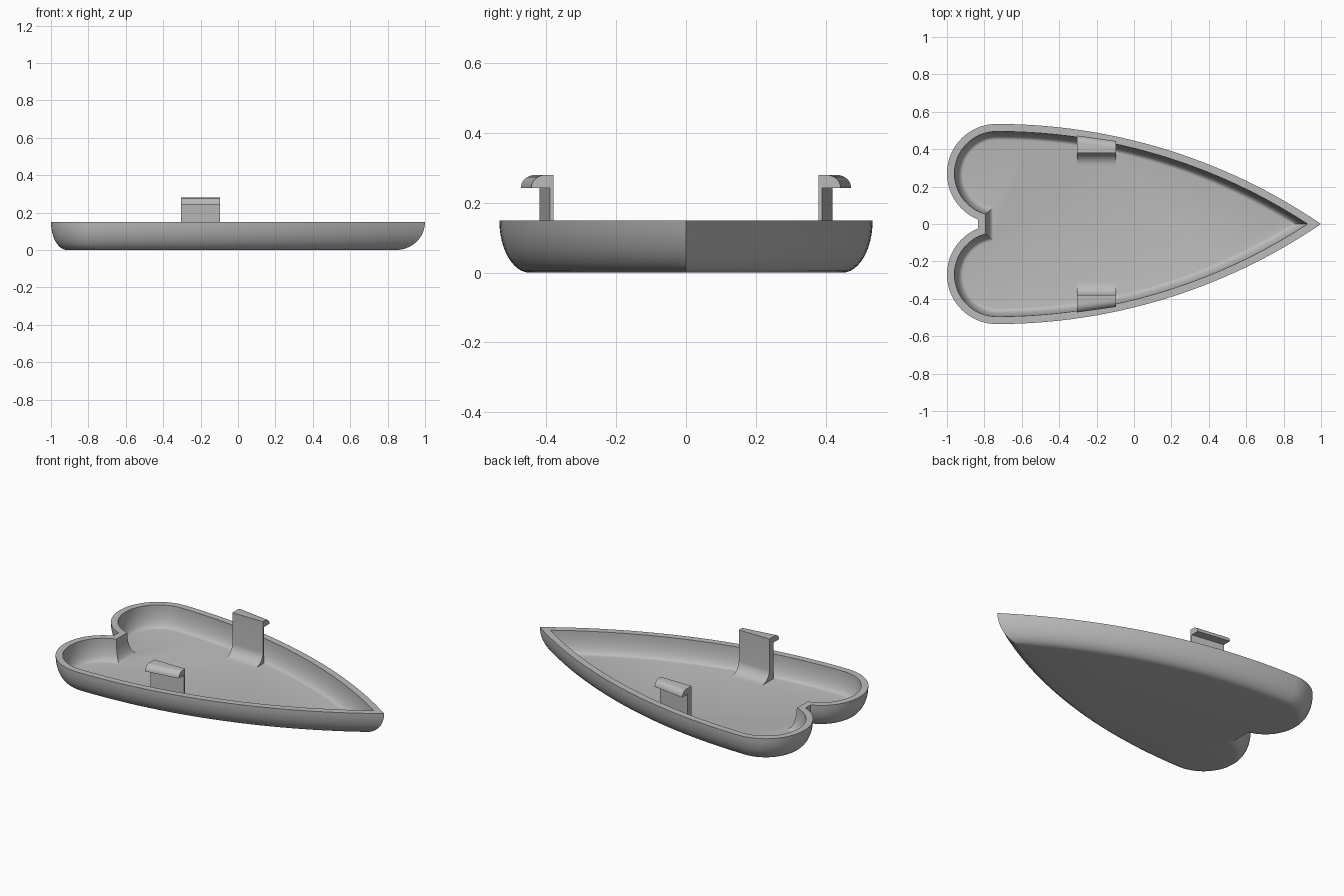
import bpy, bmesh
from math import pi, sin, cos, acos, sqrt

if "Cube" in bpy.data.objects:
    bpy.data.objects.remove(bpy.data.objects["Cube"])

# One grey material
grey = bpy.data.materials.new("plain grey")
grey.use_nodes = True
colour = (0.5, 0.5, 0.5, 1)
grey.diffuse_color = colour
grey.node_tree.nodes["Principled BSDF"].inputs["Base Color"].default_value = colour

LOBE_X, LOBE_Y, LOBE_R = -0.735, 0.27, 0.265
SIDE_R, NOTCH_X = 3.08, -0.835
RIM, FLOOR = 0.15, 0.02


def finish(name, bm):
    bmesh.ops.recalc_face_normals(bm, faces=bm.faces)
    mesh = bpy.data.meshes.new(name)
    bm.to_mesh(mesh)
    bm.free()
    mesh.materials.append(grey)
    obj = bpy.data.objects.new(name, mesh)
    bpy.context.collection.objects.link(obj)
    bpy.ops.object.select_all(action='DESELECT')
    bpy.context.view_layer.objects.active = obj
    obj.select_set(True)
    bpy.ops.object.shade_smooth_by_angle(angle=pi / 6)


def heart(inset):
    """Heart outline moved inward: side arc from the tip, then a round lobe to the notch."""
    centre_y = LOBE_Y + LOBE_R - SIDE_R
    r = SIDE_R - inset
    tip = acos(-centre_y / r)
    half = [(LOBE_X + r * sin(tip * (1 - i / 28)), centre_y + r * cos(tip * (1 - i / 28)))
            for i in range(28)]
    r = LOBE_R - inset
    end = 2 * pi - acos((NOTCH_X + inset - LOBE_X) / r)
    half += [(LOBE_X + r * cos(a), LOBE_Y + r * sin(a))
             for a in (pi / 2 + (end - pi / 2) * i / 32 for i in range(33))]
    half[0] = (half[0][0], 0)
    return half + [(x, -y) for x, y in reversed(half[1:])]


# Tray: rounded outer wall, flat rim, rounded inner wall, flat floor
steps = [i / 12 * pi / 2 for i in range(13)]
levels = [(0.087 * (1 - cos(a)), RIM * (1 - sin(a))) for a in reversed(steps)]
levels += [(0.04 + 0.045 * (1 - cos(a)), RIM - (RIM - FLOOR) * sin(a)) for a in steps]
bm = bmesh.new()
rings = [[bm.verts.new((x, y, z)) for x, y in heart(d)] for d, z in levels]
for low, high in zip(rings, rings[1:]):
    for i in range(len(low)):
        j = (i + 1) % len(low)
        bm.faces.new((low[i], low[j], high[j], high[i]))
bm.faces.new(rings[0])
bm.faces.new(rings[-1])
finish("heart_tray", bm)


# Clips: filleted foot, upright stem and rounded hook whose outside follows the rim
def clip(name, side):
    arc = [i / 8 * pi / 2 for i in range(9)]
    profile = [(0.31 + 0.07 * sin(a), 0.09 - 0.07 * cos(a)) for a in arc]
    profile += [(0.38, 0.28)]
    profile += [(0.433 + 0.04 * sin(a), 0.243 + 0.037 * cos(a)) for a in arc]
    profile += [(0.42, 0.243), (0.42, 0.01), (0.31, 0.01)]
    bm = bmesh.new()
    ends = []
    for x, skew in ((-0.305, 0), (-0.095, 0.03)):
        ends.append([bm.verts.new((x, side * (y - (skew if y > 0.4 else 0)), z))
                     for y, z in profile])
    a, b = ends
    for i in range(len(a)):
        j = (i + 1) % len(a)
        bm.faces.new((a[i], a[j], b[j], b[i]))
    bm.faces.new(a)
    bm.faces.new(b)
    finish(name, bm)


clip("back_clip", 1)
clip("front_clip", -1)
